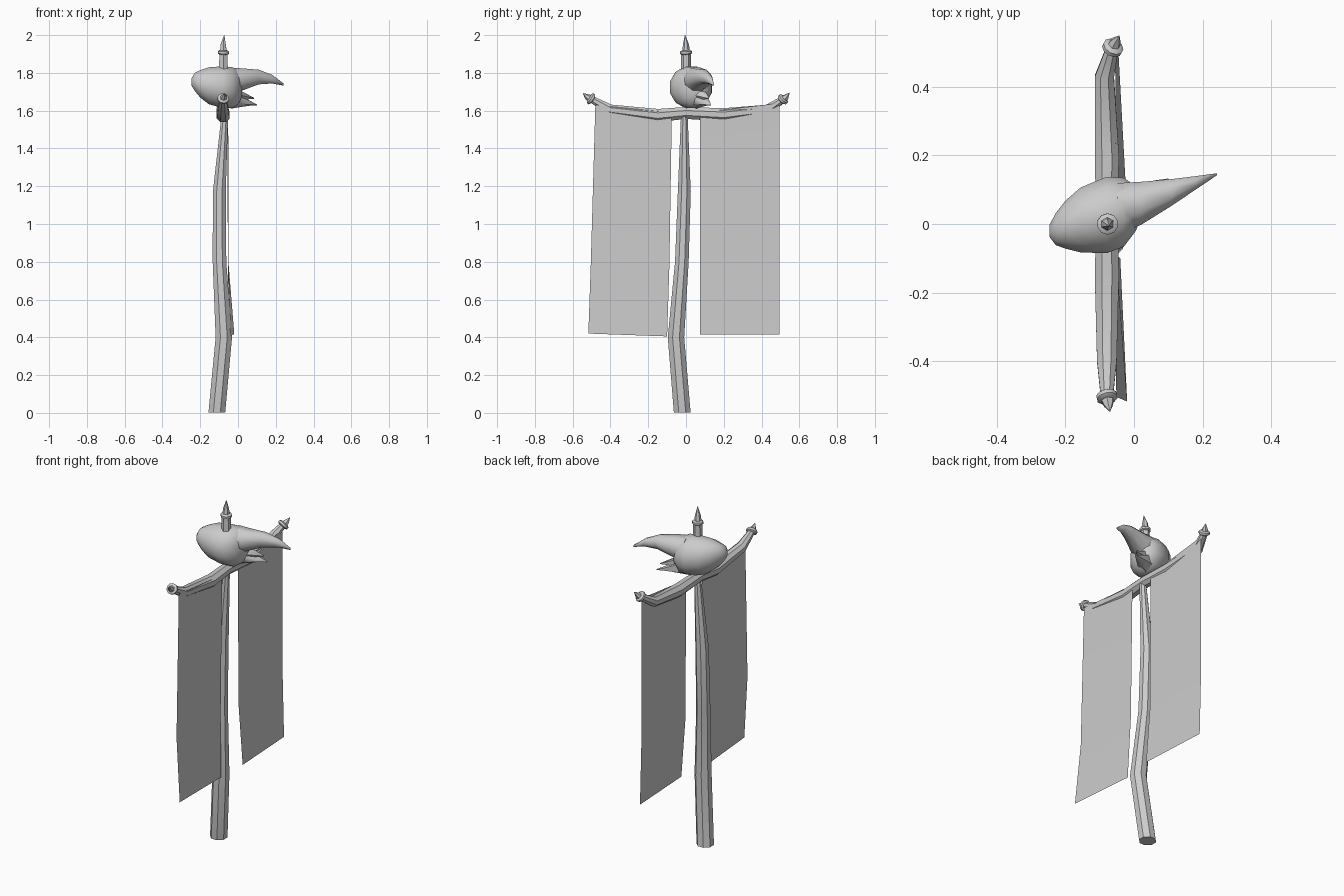
import bpy, bmesh, math
from mathutils import Vector


def loft(name, rings, sides, axis=None, angle=40):
    """Skin rings (x, y, z, r1, r2). r1 is roughly sideways, r2 upward."""
    bm = bmesh.new()
    pts = [Vector(r[:3]) for r in rings]
    loops = []
    for i, r in enumerate(rings):
        t = Vector(axis) if axis else pts[min(i + 1, len(pts) - 1)] - pts[max(i - 1, 0)]
        t.normalize()
        ref = Vector((0, 1, 0)) if abs(t.z) > 0.8 else Vector((0, 0, 1))
        u = ref.cross(t).normalized()
        v = t.cross(u)
        loop = []
        for k in range(sides):
            a = 2 * math.pi * (k + 0.5) / sides
            loop.append(bm.verts.new(pts[i] + u * r[3] * math.cos(a) + v * r[-1] * math.sin(a)))
        loops.append(loop)
    for a, b in zip(loops, loops[1:]):
        for k in range(sides):
            j = (k + 1) % sides
            bm.faces.new((a[k], a[j], b[j], b[k]))
    bm.faces.new(loops[0][::-1])
    bm.faces.new(loops[-1])
    return finish(name, bm, angle)


def finish(name, bm, angle):
    bmesh.ops.recalc_face_normals(bm, faces=bm.faces)
    me = bpy.data.meshes.new(name)
    bm.to_mesh(me)
    bm.free()
    ob = bpy.data.objects.new(name, me)
    bpy.context.collection.objects.link(ob)
    bpy.ops.object.select_all(action='DESELECT')
    ob.select_set(True)
    bpy.context.view_layer.objects.active = ob
    bpy.ops.object.shade_smooth_by_angle(angle=math.radians(angle))
    return ob


def finial(name, base, tip, bend):
    """Collar ring with a small curved claw."""
    b, t = Vector(base), Vector(tip)
    d = (t - b).normalized()
    loft(name + "_collar", [(*(b + d * s), r) for s, r in
         ((-0.012, 0.022), (-0.006, 0.031), (0.006, 0.031), (0.012, 0.022))], 10, axis=d)
    mid = b.lerp(t, 0.45) + Vector(bend)
    loft(name + "_claw", [(*b, 0.021), (*mid, 0.016), (*t, 0.001)], 6, axis=d)


def banner(name, rows):
    """Single sheet: each row is (inner point, outer point)."""
    bm = bmesh.new()
    vs = [[bm.verts.new(p) for p in row] for row in rows]
    for a, b in zip(vs, vs[1:]):
        bm.faces.new((a[0], a[1], b[1], b[0]))
    finish(name, bm, 40)


# crooked pole
loft("pole", [(-0.112, -0.02, 0.003, 0.048), (-0.075, -0.053, 0.4, 0.047),
              (-0.098, -0.022, 0.8, 0.039), (-0.099, -0.009, 1.17, 0.037),
              (-0.068, -0.009, 1.6, 0.018)], 8, axis=(0, 0, 1))

# crossarm with upturned ends
loft("crossarm", [(-0.079, -0.505, 1.663, 0.019), (-0.079, -0.40, 1.604, 0.031),
                  (-0.079, -0.15, 1.574, 0.038), (-0.079, 0.0, 1.588, 0.034),
                  (-0.079, 0.2, 1.578, 0.038), (-0.086, 0.43, 1.604, 0.030),
                  (-0.062, 0.515, 1.660, 0.019)], 8)
finial("left_finial", (-0.079, -0.503, 1.663), (-0.07, -0.546, 1.692), (0, -0.002, -0.003))
finial("right_finial", (-0.062, 0.513, 1.66), (-0.043, 0.548, 1.695), (0, 0.002, -0.003))

# post on top of the head
loft("top_post", [(-0.077, 0, 1.80, 0.027), (-0.077, 0, 1.905, 0.025)], 6, axis=(0, 0, 1))
finial("top_finial", (-0.077, 0, 1.908), (-0.073, -0.005, 2.0), (-0.003, 0.002, 0))

# head
loft("head", [(-0.246, -0.020, 1.752, 0.018, 0.020), (-0.228, -0.015, 1.752, 0.048, 0.050),
              (-0.200, -0.002, 1.742, 0.072, 0.075), (-0.155, 0.012, 1.732, 0.098, 0.101),
              (-0.080, 0.026, 1.724, 0.115, 0.115), (-0.030, 0.034, 1.722, 0.104, 0.112),
              (0.005, 0.045, 1.725, 0.068, 0.090), (0.022, 0.050, 1.728, 0.030, 0.050)],
     12, axis=(1, 0, 0), angle=60)

# long upper beak and short lower beak
loft("upper_beak", [(-0.05, 0.045, 1.755, 0.080, 0.080), (0.02, 0.060, 1.765, 0.068, 0.064),
                    (0.11, 0.092, 1.778, 0.042, 0.042), (0.18, 0.120, 1.767, 0.021, 0.025),
                    (0.242, 0.145, 1.738, 0.003, 0.006)], 8, axis=(1, 0, 0), angle=60)
loft("lower_beak", [(-0.04, 0.055, 1.665, 0.055, 0.055), (0.02, 0.085, 1.650, 0.038, 0.030),
                    (0.06, 0.108, 1.640, 0.022, 0.014), (0.10, 0.130, 1.630, 0.003, 0.003)],
     6, axis=(1, 0, 0), angle=60)
loft("beak_tooth", [(0.0, 0.07, 1.685, 0.04, 0.03), (0.085, 0.12, 1.665, 0.003, 0.003)],
     5, axis=(1, 0, 0), angle=60)

# hanging banners
banner("left_banner", [((-0.052, -0.075, 1.59), (-0.052, -0.48, 1.63)),
                       ((-0.052, -0.088, 0.78), (-0.050, -0.504, 0.79)),
                       ((-0.040, -0.100, 0.405), (-0.020, -0.517, 0.42))])
banner("right_banner", [((-0.052, 0.075, 1.59), (-0.055, 0.495, 1.64)),
                        ((-0.050, 0.075, 0.78), (-0.054, 0.495, 0.78)),
                        ((-0.022, 0.075, 0.415), (-0.045, 0.495, 0.415))])
